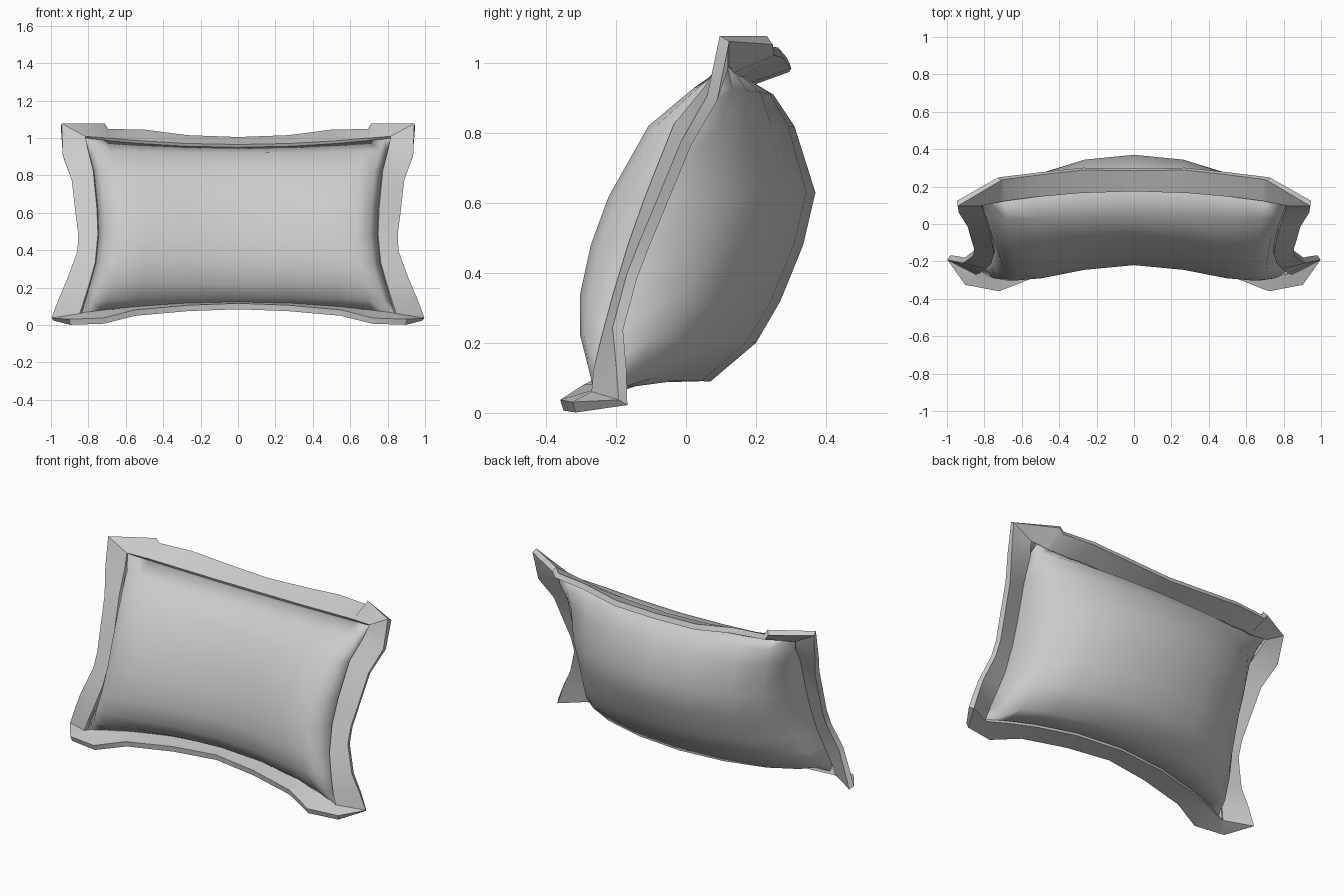
import bpy, bmesh

if "Cube" in bpy.data.objects:
    bpy.data.objects.remove(bpy.data.objects["Cube"])

# Profiles in (y, z), listed from the top seam to the bottom seam
FRONT = [(.18, .95), (.05, .92), (-.06, .82), (-.15, .62), (-.195, .48),
         (-.22, .34), (-.205, .22), (-.16, .14), (-.10, .11)]
BACK = [(.18, .95), (.25, .91), (.31, .82), (.37, .63), (.335, .48),
        (.27, .32), (.20, .20), (.07, .09), (-.10, .11)]
SIDE = [(.11, 1.0), (.07, .93), (-.02, .82), (-.10, .62), (-.15, .48),
        (-.195, .33), (-.225, .22), (-.25, .12), (-.26, .05)]
WIDTH = [.82, .80, .77, .75, .745, .76, .79, .82, .84]
HALF = [0, .35, .65, .85, .95, 1]
COLS = [-u for u in HALF[:0:-1]] + HALF


def point(row, u, side):
    """Point on the cushion; side -1 = front, 1 = back, 0 = seam surface."""
    f, b, s = FRONT[row], BACK[row], SIDE[row]
    puff = side * (1 - abs(u) ** (7 if side > 0 else 4)) ** .5
    yz = [(f[k] + b[k]) / 2 * (1 - u * u) + s[k] * u * u
          + (b[k] - f[k]) / 2 * puff for k in (0, 1)]
    return (u * WIDTH[row], *yz)


def finish(bm, name, angle, thickness=0):
    bmesh.ops.remove_doubles(bm, verts=bm.verts, dist=.0005)
    bmesh.ops.recalc_face_normals(bm, faces=bm.faces)
    mesh = bpy.data.meshes.new(name)
    bm.to_mesh(mesh)
    bm.free()
    ob = bpy.data.objects.new(name, mesh)
    bpy.context.collection.objects.link(ob)
    bpy.ops.object.select_all(action='DESELECT')
    bpy.context.view_layer.objects.active = ob
    ob.select_set(True)
    if thickness:
        mod = ob.modifiers.new("thickness", 'SOLIDIFY')
        mod.thickness = thickness
        mod.offset = 0
        bpy.ops.object.modifier_apply(modifier=mod.name)
    bpy.ops.object.shade_smooth_by_angle(angle=angle)


def strips(bm, rows):
    grid = [[bm.verts.new(p) for p in r] for r in rows]
    for a, b in zip(grid, grid[1:]):
        for i in range(len(a) - 1):
            bm.faces.new((a[i], a[i + 1], b[i + 1], b[i]))


# Stuffed cushion: front and back shells joined at the seam
bm = bmesh.new()
for side in (-1, 1):
    strips(bm, [[point(r, u, side) for u in COLS] for r in range(9)])
finish(bm, "cushion_body", 1.4)

# Flat border: (profile row, u on the seam, outer edge point), top to bottom
EDGE = [(0, 0, (0, .29, .99)), (0, .35, (.27, .295, 1.0)),
        (0, .65, (.50, .27, 1.03)), (0, .85, (.70, .245, 1.035)),
        (0, .88, (.72, .24, 1.065)), (0, 1, (.945, .11, 1.07)),
        (1, 1, (.935, .075, .90)), (2, 1, (.885, 0, .77)),
        (3, 1, (.865, -.07, .60)), (4, 1, (.85, -.12, .48)),
        (5, 1, (.855, -.155, .39)), (6, 1, (.91, -.195, .24)),
        (7, 1, (.955, -.185, .13)), (8, 1, (.99, -.18, .03)),
        (8, .97, (.90, -.32, .016)), (8, .85, (.72, -.355, .022)),
        (8, .65, (.55, -.29, .065)), (8, .35, (.27, -.24, .09)),
        (8, 0, (0, -.21, .10))]
bm = bmesh.new()
for m in (-1, 1):
    inner = [point(r, u, 0) for r, u, _ in EDGE]
    outer = [p for _, _, p in EDGE]
    strips(bm, [[(m * x, y, z) for x, y, z in ring] for ring in (inner, outer)])
finish(bm, "cushion_border", .6, .032)
